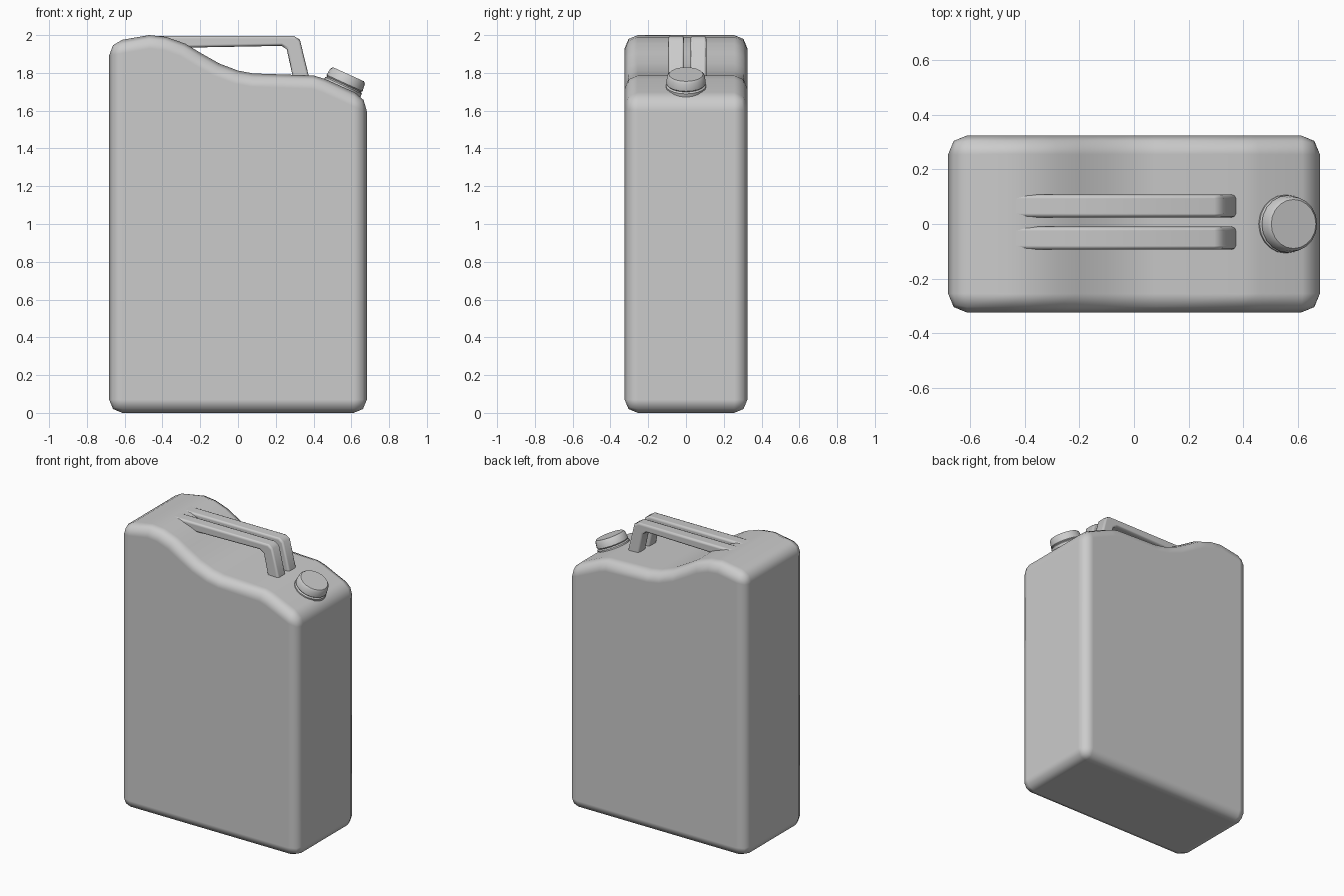
import bpy, bmesh, math
from mathutils import Matrix, Vector

if "Cube" in bpy.data.objects:
    bpy.data.objects.remove(bpy.data.objects["Cube"])


def finish(name, bm):
    bmesh.ops.recalc_face_normals(bm, faces=bm.faces)
    me = bpy.data.meshes.new(name)
    bm.to_mesh(me)
    bm.free()
    me.shade_smooth()
    ob = bpy.data.objects.new(name, me)
    bpy.context.collection.objects.link(ob)
    return ob


def prism(name, profile, y0, y1, bevel, angle):
    """Extrude an XZ outline along y and round its sharp edges."""
    bm = bmesh.new()
    face = bm.faces.new([bm.verts.new((x, y0, z)) for x, z in profile])
    ext = bmesh.ops.extrude_face_region(bm, geom=[face], use_keep_orig=True)
    moved = [v for v in ext["geom"] if isinstance(v, bmesh.types.BMVert)]
    bmesh.ops.translate(bm, verts=moved, vec=(0, y1 - y0, 0))
    ob = finish(name, bm)
    mod = ob.modifiers.new("Rounding", 'BEVEL')
    mod.width = bevel
    mod.segments = 2
    mod.limit_method = 'ANGLE'
    mod.angle_limit = math.radians(angle)
    mod.use_clamp_overlap = False
    mod.harden_normals = True
    return ob


def lathe(name, profile, sides, matrix):
    """Spin an (r, z) outline round z, then place it."""
    bm = bmesh.new()
    verts = [bm.verts.new((r, 0, z)) for r, z in profile]
    edges = [bm.edges.new(p) for p in zip(verts, verts[1:])]
    bmesh.ops.spin(bm, geom=verts + edges, cent=(0, 0, 0), axis=(0, 0, 1),
                   angle=math.tau, steps=sides, use_duplicate=False)
    bmesh.ops.remove_doubles(bm, verts=bm.verts, dist=1e-5)
    bmesh.ops.transform(bm, matrix=matrix, verts=bm.verts)
    ob = finish(name, bm)
    ob.data.set_sharp_from_angle(angle=math.radians(35))
    return ob


# Can body: wavy top, rounded corners and rims
body = [(-0.682, 0), (-0.682, 1.963), (-0.47, 2.0), (-0.38, 1.99),
        (-0.28, 1.955), (-0.2, 1.907), (-0.1, 1.85), (0, 1.812),
        (0.08, 1.797), (0.4, 1.786), (0.46, 1.768), (0.682, 1.668), (0.682, 0)]
prism("can_body", body, -0.325, 0.325, 0.07, 30)

# Two carrying bars, from the hump to a leg near the spout
bar = [(-0.47, 1.93), (-0.45, 1.996), (0.295, 1.996), (0.328, 1.975),
       (0.378, 1.77), (0.292, 1.77), (0.258, 1.925), (0.23, 1.943)]
for name, y in (("handle_front", -0.052), ("handle_back", 0.066)):
    prism(name, bar, y - 0.042, y + 0.042, 0.015, 65)

# Spout collar and cap, tilted with the sloping shoulder
tilt = (Matrix.Translation(Vector((0.555, 0, 1.726)))
        @ Matrix.Rotation(math.radians(24.5), 4, 'Y'))
lathe("spout_collar", [(0, -0.03), (0.107, -0.03), (0.107, 0.008),
                       (0.097, 0.016), (0, 0.016)], 20, tilt)
lathe("spout_cap", [(0, 0.01), (0.094, 0.01), (0.105, 0.022), (0.1, 0.062),
                    (0.09, 0.073), (0, 0.073)], 20, tilt)
